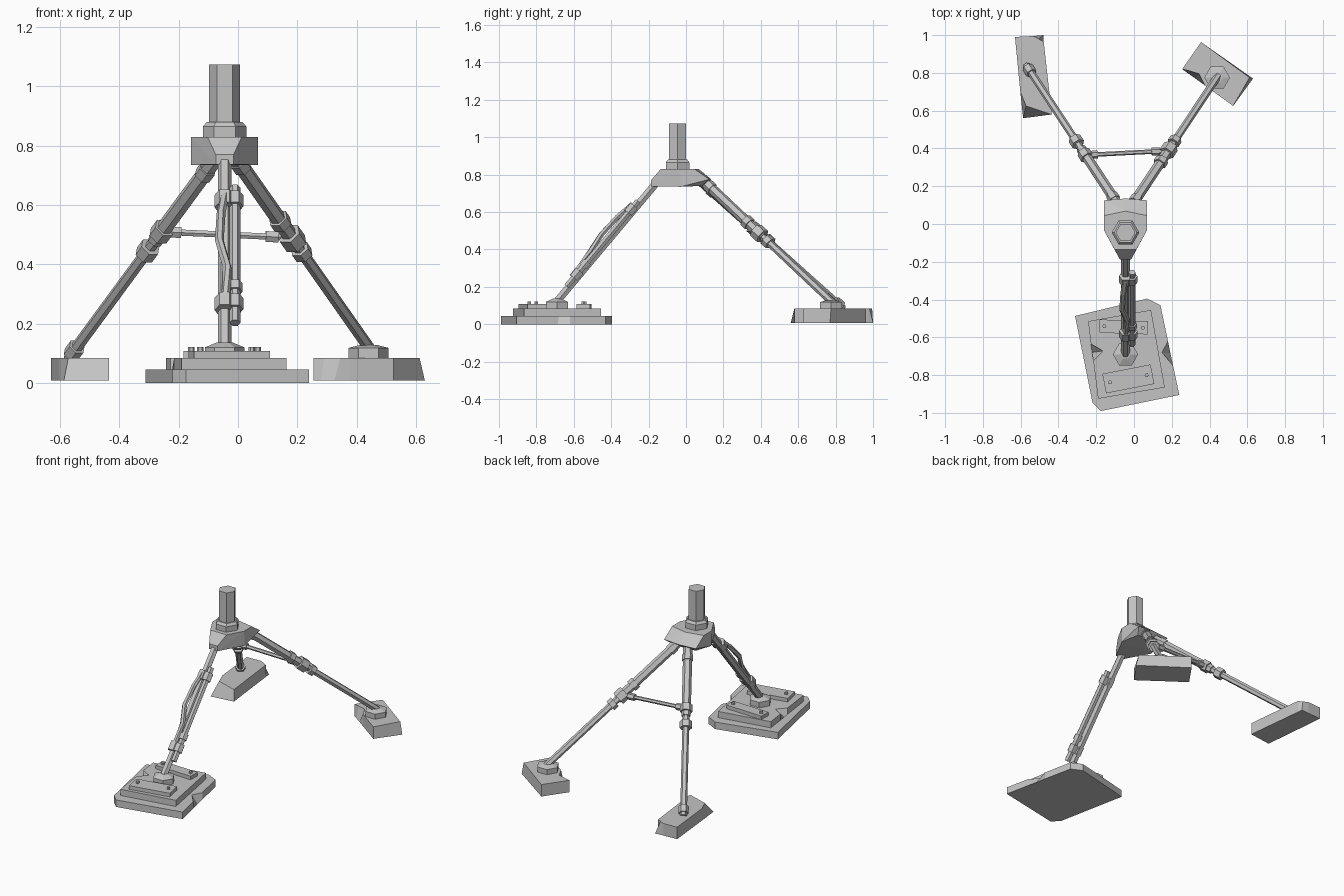
import bpy, bmesh, math
from mathutils import Vector, Matrix

cube = bpy.data.objects.get("Cube")
if cube:
    bpy.data.objects.remove(cube, do_unlink=True)

grey = bpy.data.materials.new("plain_grey")
grey.use_nodes = True
grey.diffuse_color = (0.55, 0.55, 0.55, 1)
grey.node_tree.nodes["Principled BSDF"].inputs["Base Color"].default_value = grey.diffuse_color


def finish(name, bm):
    bmesh.ops.recalc_face_normals(bm, faces=bm.faces)
    mesh = bpy.data.meshes.new(name)
    bm.to_mesh(mesh)
    bm.free()
    mesh.materials.append(grey)
    ob = bpy.data.objects.new(name, mesh)
    bpy.context.collection.objects.link(ob)
    return ob


def loft(name, rings):
    """Skin a list of equal-length point rings and cap both ends."""
    bm = bmesh.new()
    loops = [[bm.verts.new(p) for p in ring] for ring in rings]
    n = len(loops[0])
    for a, b in zip(loops, loops[1:]):
        for i in range(n):
            j = (i + 1) % n
            bm.faces.new((a[i], a[j], b[j], b[i]))
    bm.faces.new(loops[0])
    bm.faces.new(loops[-1])
    bmesh.ops.triangulate(bm, faces=[f for f in bm.faces if len(f.verts) > 4])
    return finish(name, bm)


def slab(name, outline, z0, z1, top=None):
    """Block from an outline; a different top outline gives chipped edges."""
    return loft(name, [[(x, y, z0) for x, y in outline],
                       [(x, y, z1) for x, y in (top or outline)]])


def hex_stack(name, cx, cy, levels):
    """Upright hexagonal turning, levels are (radius, z)."""
    angles = [math.radians(60 * k) for k in range(6)]
    return loft(name, [[(cx + r * math.cos(a), cy + r * math.sin(a), z) for a in angles]
                       for r, z in levels])


def tube(name, stations, sides=6):
    """Sweep a polygon along stations of (point, radius)."""
    pts = [Vector(p) for p, r in stations]
    rings = []
    for i, (p, r) in enumerate(stations):
        d = (pts[min(i + 1, len(pts) - 1)] - pts[max(i - 1, 0)]).normalized()
        ref = Vector((0, 0, 1)) if abs(d.z) < 0.95 else Vector((0, 1, 0))
        u = d.cross(ref).normalized()
        v = u.cross(d)
        rings.append([pts[i] + r * (math.cos(math.tau * k / sides) * u
                                    + math.sin(math.tau * k / sides) * v)
                      for k in range(sides)])
    return loft(name, rings)


def along(leg, t, dx=0, out=0):
    """Point at fraction t down a leg, shifted sideways and outwards."""
    a, b = leg
    n = Vector((1, 0, 0)).cross(b - a).normalized()
    if n.z < 0:
        n = -n
    return a.lerp(b, t) + Vector((dx, 0, 0)) + n * out


def collar(name, leg, t, r, length, dx=0, out=0):
    h = length / 2 / (leg[1] - leg[0]).length
    return tube(name, [(along(leg, t - h, dx, out), r), (along(leg, t + h, dx, out), r)])


def box(name, cx, cy, sx, sy, z0, z1, degrees):
    m = Matrix.Rotation(math.radians(degrees), 2)
    pts = [m @ Vector((i * sx / 2, j * sy / 2)) for i, j in ((-1, -1), (1, -1), (1, 1), (-1, 1))]
    return slab(name, [(p.x + cx, p.y + cy) for p in pts], z0, z1)


CX, CY = -0.045, -0.045

# Centre post and its collar
hex_stack("post", CX, CY, [(0.052, 0.84), (0.052, 1.073)])
hex_stack("post_collar", CX, CY, [(0.073, 0.82), (0.073, 0.865), (0.06, 0.88)])

# Hub: half outline mirrored across its own centre line, wrapped in a hull
half_hub = [(0.058, -0.135, 0.83), (0.113, -0.035, 0.83), (0.113, 0.045, 0.83),
            (0, 0.068, 0.83), (0.113, 0.125, 0.775), (0, 0.135, 0.775),
            (0.03, -0.187, 0.77), (0.03, -0.187, 0.737), (0.113, -0.03, 0.735),
            (0.085, 0.085, 0.74), (0, 0.09, 0.74)]
bm = bmesh.new()
for x, y, z in half_hub:
    for s in ((1, -1) if x else (1,)):
        bm.verts.new((CX + s * x, y, z))
bmesh.ops.convex_hull(bm, input=bm.verts)
bmesh.ops.dissolve_limit(bm, angle_limit=0.02, verts=bm.verts, edges=bm.edges)
finish("hub", bm)

# Legs
front = (Vector((CX, -0.13, 0.79)), Vector((CX, -0.70, 0.11)))
right = (Vector((-0.07, 0.08, 0.765)), Vector((-0.57, 0.84, 0.085)))
left = (Vector((-0.03, 0.07, 0.79)), Vector((0.455, 0.80, 0.10)))
tube("front_leg", [(front[0], 0.023), (front[1], 0.023)])
for side, leg, joint in (("right", right, 0.42), ("left", left, 0.47)):
    tube(side + "_leg_upper", [(leg[0], 0.027), (along(leg, joint), 0.027)])
    tube(side + "_leg_lower", [(along(leg, joint), 0.02), (leg[1], 0.02)])
    collar(side + "_leg_root", leg, 0.08, 0.032, 0.04)

# Leg collars
collar("right_leg_collar_upper", right, 0.375, 0.037, 0.045)
collar("right_leg_collar_lower", right, 0.47, 0.036, 0.045)
collar("right_leg_ankle", right, 0.965, 0.03, 0.045)
collar("left_leg_collar_upper", left, 0.355, 0.036, 0.035)
collar("left_leg_collar_middle", left, 0.44, 0.042, 0.055)
collar("left_leg_collar_lower", left, 0.505, 0.034, 0.035)

# Cross strut between the back legs
a, b = along(right, 0.375), along(left, 0.435)
tube("cross_strut", [(a, 0.012), (b, 0.012)])
for name, s, e in (("right", 0.06, 0.15), ("left", 0.8, 0.9)):
    tube("strut_knob_" + name, [(a.lerp(b, s), 0.021), (a.lerp(b, e), 0.021)])

# Front leg: piston rod, bent hose and clamps
tube("piston_rod", [(along(front, 0.205, 0.035, 0.012), 0.018),
                    (along(front, 0.875, 0.035, 0.012), 0.018)])
hose = [(0.25, 0, 0.025), (0.36, -0.012, 0.042), (0.5, -0.018, 0.048),
        (0.62, 0.008, 0.035), (0.68, 0.008, 0.03), (0.8, 0, 0.02)]
tube("bent_hose", [(along(front, *p), 0.015) for p in hose])
for name, t in (("upper", 0.27), ("lower", 0.78)):
    collar("leg_clamp_" + name, front, t, 0.034, 0.055, 0, 0.01)
    collar("rod_clamp_" + name, front, t, 0.028, 0.05, 0.035, 0.012)
collar("rod_ring", front, 0.7, 0.026, 0.035, 0.035, 0.012)

# Front foot: two chipped tiers
base = [(-0.175, -0.99), (0.24, -0.905), (0.207, -0.75), (0.193, -0.685), (0.18, -0.62),
        (0.14, -0.43), (0.07, -0.395), (-0.312, -0.487), (-0.22, -0.945)]
chipped = list(base)
chipped[3] = (0.148, -0.68)
slab("front_foot_base", base, 0, 0.045, chipped)
tier = [(-0.19, -0.925), (0.163, -0.865), (0.09, -0.455), (-0.243, -0.515),
        (-0.228, -0.635), (-0.222, -0.68), (-0.215, -0.725)]
chipped = list(tier)
chipped[5] = (-0.164, -0.672)
slab("front_foot_tier", tier, 0.045, 0.085, chipped)

# Front foot: bolted plates and ankle
for name, cx, cy, sx, sy, turn, bolt in (("back", -0.055, -0.545, 0.255, 0.07, -2, 0.102),
                                         ("front", -0.03, -0.82, 0.26, 0.105, 11, 0.097)):
    box(name + "_plate", cx, cy, sx, sy, 0.08, 0.108, turn)
    for s in (-1, 1):
        hex_stack(name + "_bolt", cx + s * bolt, cy + s * bolt * math.sin(math.radians(turn)),
                  [(0.011, 0.1), (0.011, 0.121)])
hex_stack("front_ankle", CX, -0.69, [(0.067, 0.08), (0.067, 0.12), (0.026, 0.137)])

# Back left foot: chipped edge and corner, with ankle
foot = [(0.525, 0.625), (0.63, 0.77), (0.355, 0.963), (0.255, 0.82),
        (0.28, 0.802), (0.325, 0.77), (0.375, 0.734)]
chipped = list(foot)
chipped[1] = (0.612, 0.775)
chipped[4:6] = [(0.29, 0.812), (0.345, 0.795)]
slab("left_foot", foot, 0.008, 0.085, chipped)
hex_stack("left_ankle", 0.44, 0.775, [(0.068, 0.08), (0.068, 0.118), (0.03, 0.128)])

# Back right foot: two chipped corners
foot = [(-0.587, 0.56), (-0.435, 0.58), (-0.478, 0.965), (-0.48, 1.0), (-0.535, 0.995),
        (-0.63, 0.99), (-0.602, 0.7)]
chipped = list(foot)
chipped[0] = (-0.572, 0.625)
chipped[3] = (-0.505, 0.98)
slab("right_foot", foot, 0.008, 0.085, chipped)
